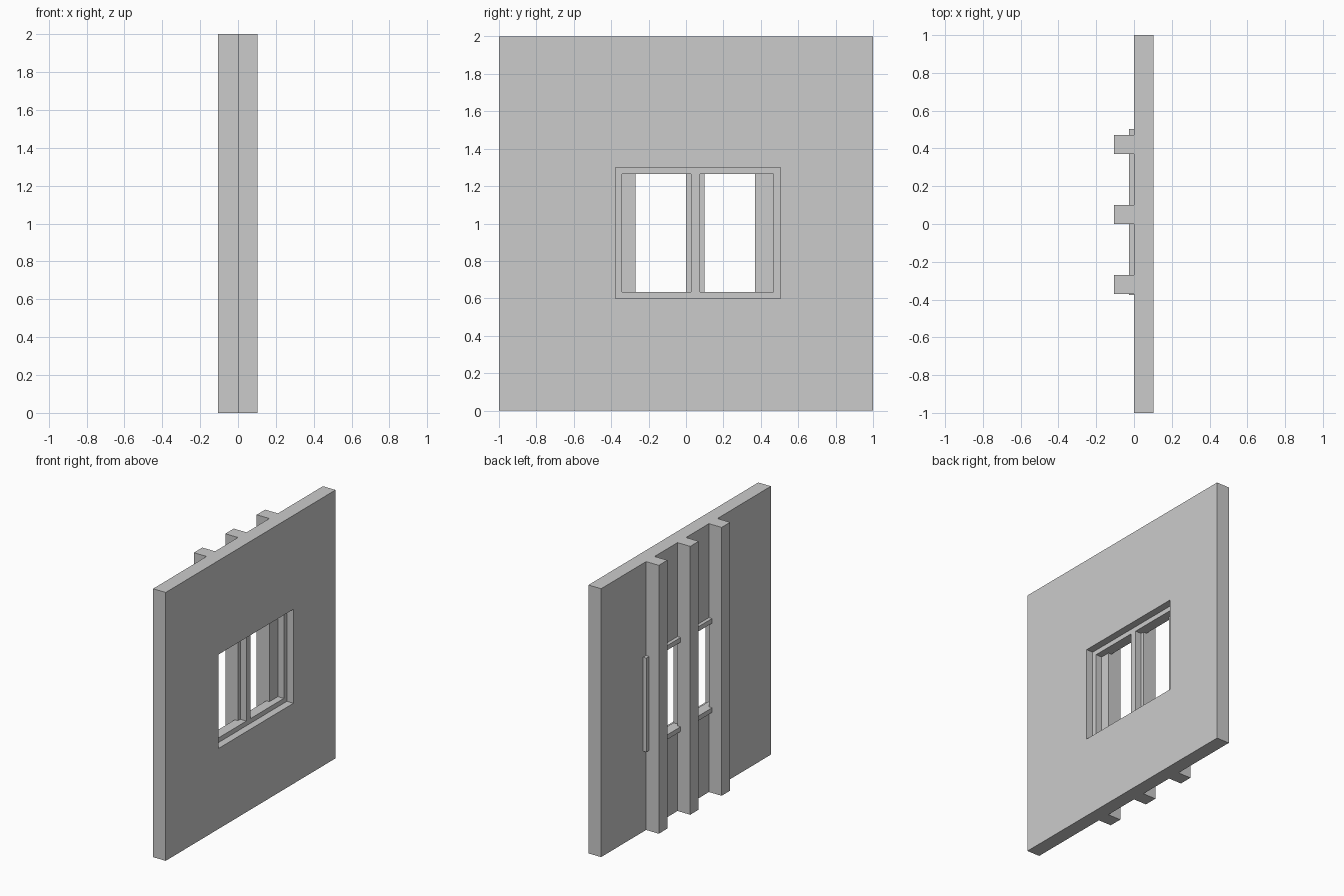
import bpy
import bmesh

if "Cube" in bpy.data.objects:
    bpy.data.objects.remove(bpy.data.objects["Cube"])


def panel(name, x0, x1, ys, zs, holes=()):
    """Flat panel split at ys and zs, leaving out the hole cells, thickened along x."""
    bm = bmesh.new()
    mid = (x0 + x1) / 2
    grid = [[bm.verts.new((mid, y, z)) for z in zs] for y in ys]
    for i in range(len(ys) - 1):
        for j in range(len(zs) - 1):
            if (i, j) not in holes:
                bm.faces.new((grid[i][j], grid[i + 1][j],
                              grid[i + 1][j + 1], grid[i][j + 1]))
    mesh = bpy.data.meshes.new(name)
    bm.to_mesh(mesh)
    bm.free()
    obj = bpy.data.objects.new(name, mesh)
    bpy.context.collection.objects.link(obj)
    solid = obj.modifiers.new("thickness", 'SOLIDIFY')
    solid.thickness = x1 - x0
    solid.offset = 0
    return obj


# Window opening, shared by wall and frame
Y0, Y1, Z0, Z1 = -0.376, 0.504, 0.6, 1.3
RIM = 0.035

# Wall with a rectangular opening
panel("wall", 0, 0.104, (-1, Y0, Y1, 1), (0, Z0, Z1, 2), {(1, 1)})

# Window frame with a central mullion, recessed from the wall face
panel("window_frame", -0.026, 0.05,
      (Y0, Y0 + RIM, 0.027, 0.076, Y1 - RIM, Y1),
      (Z0, Z0 + RIM, Z1 - RIM, Z1), {(1, 1), (3, 1)})

# Full-height studs on the back of the wall
for n, y in enumerate((-0.37, 0.0, 0.37)):
    panel(f"stud_{n + 1}", -0.105, 0, (y, y + 0.1), (0, 2))
